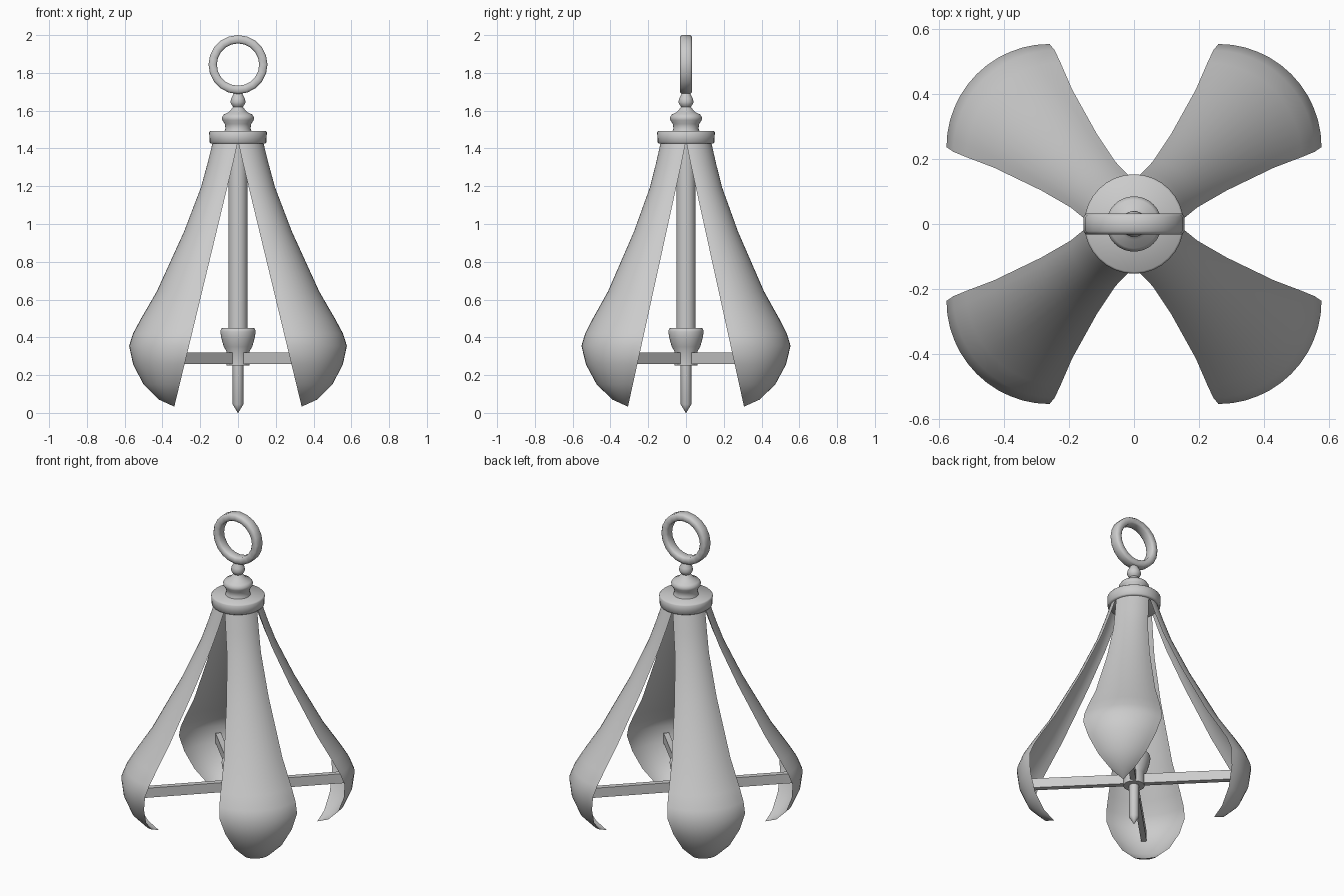
import bpy, bmesh
from math import sin, cos, pi, radians

if "Cube" in bpy.data.objects:
    bpy.data.objects.remove(bpy.data.objects["Cube"])


def finish(name, bm, angle=50):
    bmesh.ops.remove_doubles(bm, verts=bm.verts, dist=1e-5)
    bmesh.ops.recalc_face_normals(bm, faces=bm.faces)
    mesh = bpy.data.meshes.new(name)
    bm.to_mesh(mesh)
    bm.free()
    ob = bpy.data.objects.new(name, mesh)
    bpy.context.collection.objects.link(ob)
    bpy.ops.object.select_all(action='DESELECT')
    bpy.context.view_layer.objects.active = ob
    ob.select_set(True)
    bpy.ops.object.shade_smooth_by_angle(angle=radians(angle))
    return ob


def bridge(bm, loop_a, loop_b):
    n = len(loop_a)
    for i in range(n):
        j = (i + 1) % n
        bm.faces.new((loop_a[i], loop_a[j], loop_b[j], loop_b[i]))


def lathe(name, profile, segments=32):
    """Revolve (radius, z) points about z, capping both ends."""
    bm = bmesh.new()
    rings = [[bm.verts.new((max(r, 1e-3) * cos(2 * pi * i / segments),
                            max(r, 1e-3) * sin(2 * pi * i / segments), z))
              for i in range(segments)] for r, z in profile]
    for a, b in zip(rings, rings[1:]):
        bridge(bm, a, b)
    bm.faces.new(rings[0])
    bm.faces.new(rings[-1])
    return finish(name, bm, 60)


# Thin petals: quarter-round sections (radius, z) leaning out from the collar
PETAL = [(.132, 1.44), (.135, 1.32), (.139, 1.195), (.172, .96), (.24, .643),
         (.29, .495), (.312, .42), (.317, .355), (.272, .257),
         (.191, .15), (.09, .07), (.002, .034)]
SEG = 12


def petal(name, sx, sy):
    bm = bmesh.new()
    rows = []
    for r, z in PETAL:
        lean = max(0, (1.43 - z) / 1.396)
        rows.append([bm.verts.new((sx * (.337 * lean + r * cos(pi / 2 * i / SEG)),
                                   sy * (.307 * lean + r * sin(pi / 2 * i / SEG)), z))
                     for i in range(SEG + 1)])
    for a, b in zip(rows, rows[1:]):
        for i in range(SEG):
            quad = (a[i], a[i + 1], b[i + 1], b[i])
            bm.faces.new(quad if sx * sy < 0 else quad[::-1])
    finish(name, bm, 60)


for side, sx in (("right", 1), ("left", -1)):
    for end, sy in (("back", 1), ("front", -1)):
        petal(f"petal_{end}_{side}", sx, sy)

# Diagonal cross bars joining opposite petals
for k, name in enumerate(("cross_bar_a", "cross_bar_b")):
    bpy.ops.mesh.primitive_cube_add(size=1, location=(0, 0, .289),
                                    rotation=(0, 0, pi / 4 + k * pi / 2))
    bar = bpy.context.object
    bar.name = name
    bar.scale = (1.3, .032, .06)

# Central shaft, hub cup and pointed rod
lathe("shaft", [(.05, .40), (.05, 1.45)])
lathe("hub", [(.06, .25), (.06, .325), (.075, .35), (.088, .395),
              (.094, .43), (.09, .445), (.08, .45)])
lathe("pointed_rod", [(0, 0), (.028, .045), (.028, .27)], 16)

# Collar and finial
lathe("collar", [(.142, 1.425), (.15, 1.432), (.153, 1.485), (.147, 1.492)])
lathe("finial", [(.075, 1.485), (.066, 1.505), (.07, 1.53), (.083, 1.55),
                 (.085, 1.565), (.075, 1.58), (.048, 1.593), (.035, 1.608),
                 (.025, 1.62), (.034, 1.63), (.04, 1.645), (.036, 1.665),
                 (.025, 1.685), (.018, 1.705)])

# Hanging ring with chamfered section
bm = bmesh.new()
section = [(.112, -.022), (.12, -.032), (.147, -.032), (.156, -.022),
           (.156, .022), (.147, .032), (.12, .032), (.112, .022)]
N = 20
rings = [[bm.verts.new((r * sin(2 * pi * i / N), y, 1.844 + r * cos(2 * pi * i / N)))
          for r, y in section] for i in range(N)]
for i in range(N):
    bridge(bm, rings[i], rings[(i + 1) % N])
finish("hanging_ring", bm, 60)
